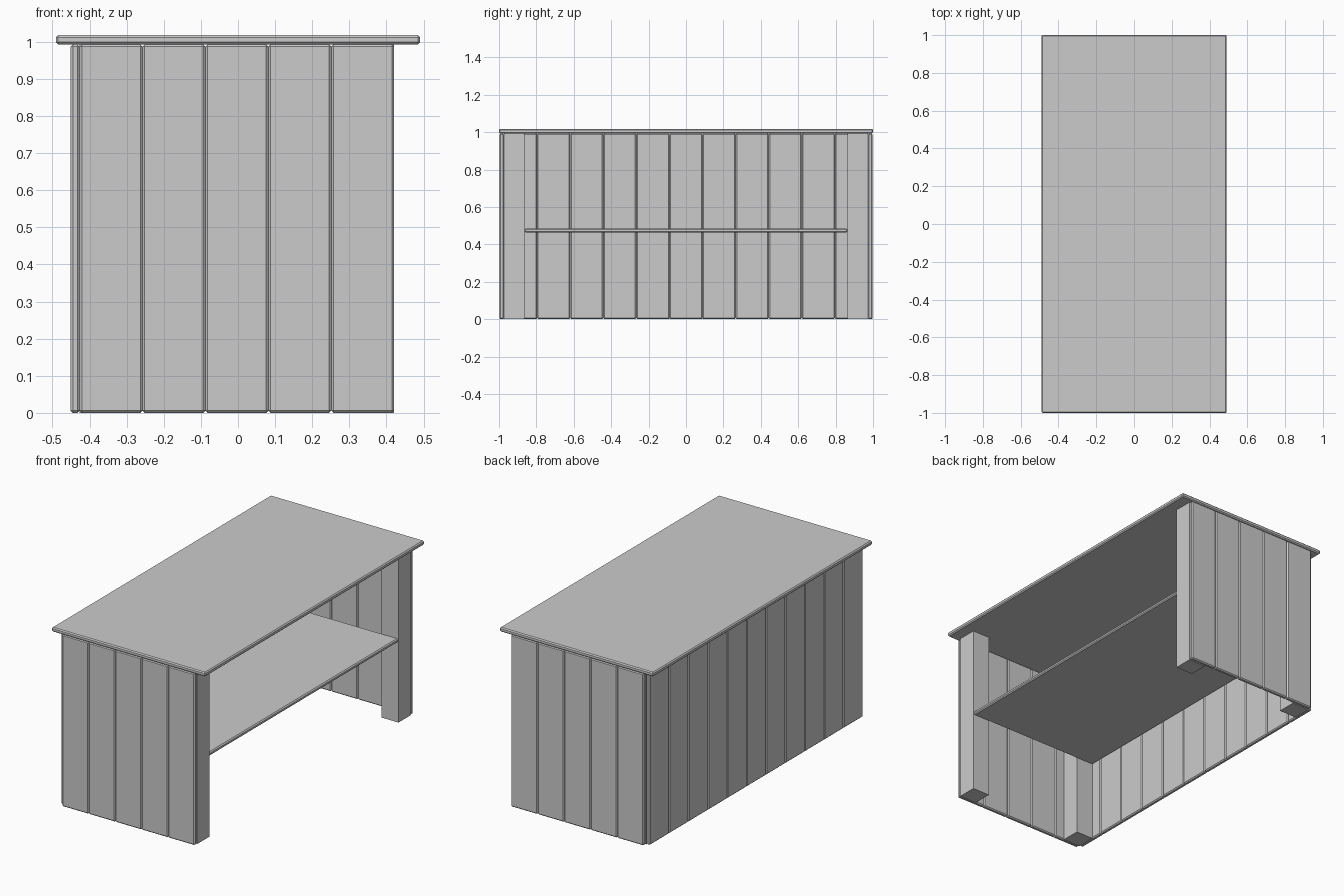
import bpy

if "Cube" in bpy.data.objects:
    bpy.data.objects.remove(bpy.data.objects["Cube"])

BEVEL = 0.006


def box(name, x, y, z, bevel=BEVEL):
    """Box from (min, max) ranges, with optional chamfered edges."""
    bpy.ops.mesh.primitive_cube_add(
        size=1, location=[(r[0] + r[1]) / 2 for r in (x, y, z)])
    ob = bpy.context.object
    ob.name = name
    ob.scale = [r[1] - r[0] for r in (x, y, z)]
    bpy.ops.object.transform_apply(location=False, rotation=False, scale=True)
    if bevel:
        mod = ob.modifiers.new("Chamfer", 'BEVEL')
        mod.width = bevel
        mod.segments = 1
    return ob


X0, X1 = -0.427, 0.421     # inner frame depth
YF = 0.973                 # inner frame half length
THICK = 0.024              # plank thickness
POST = 0.11                # post width
TOP_Z = 0.993              # underside of the counter top

# Counter top
box("counter_top", (-0.491, 0.491), (-1, 1), (TOP_Z, 1.018))

# Shelf between the posts
box("shelf", (X0, X1), (-YF + POST, YF - POST), (0.464, 0.486))

# Back planks
n = 11
w = 2 * YF / n
for i in range(n):
    y = -YF + i * w
    box(f"back_plank_{i + 1}", (X0 - THICK, X0), (y, y + w), (0, TOP_Z))

# End planks and corner posts, both ends
n = 5
w = (X1 - X0) / n
for side, label in ((-1, "front"), (1, "rear")):
    outer = sorted((side * YF, side * (YF + THICK)))
    for i in range(n):
        x = X0 + i * w
        box(f"{label}_end_plank_{i + 1}", (x, x + w), outer, (0, TOP_Z))
    inner = sorted((side * YF, side * (YF - POST)))
    box(f"{label}_left_post", (X0, X0 + POST), inner, (0, TOP_Z), 0)
    box(f"{label}_right_post", (X1 - POST, X1), inner, (0, TOP_Z), 0)
